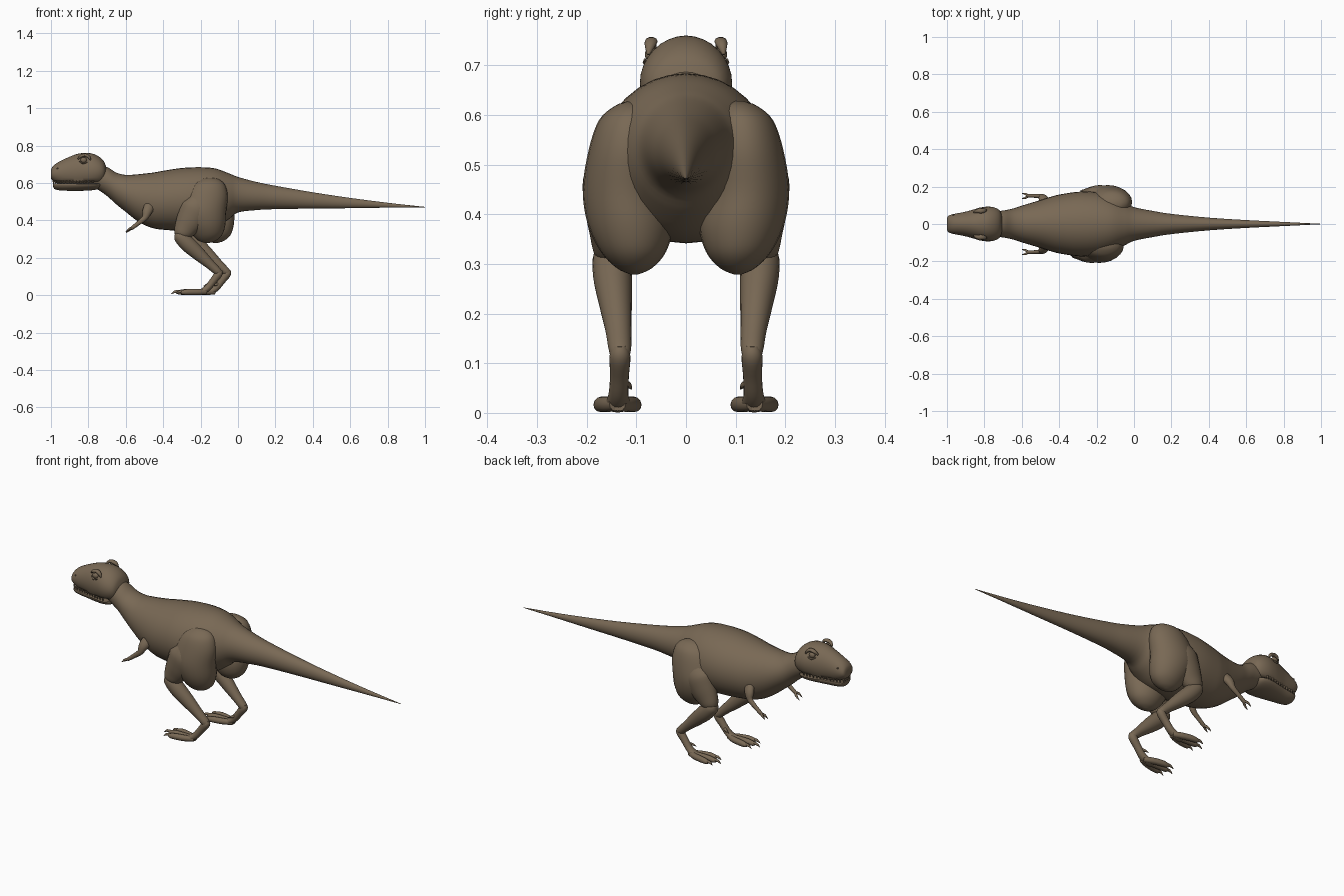
import bpy, bmesh, math
from mathutils import Vector

skin = bpy.data.materials.new("brown_skin")
skin.diffuse_color = (0.19, 0.14, 0.09, 1)


def finish(bm, name, angle=50):
    bmesh.ops.recalc_face_normals(bm, faces=bm.faces)
    me = bpy.data.meshes.new(name)
    bm.to_mesh(me)
    bm.free()
    me.materials.append(skin)
    ob = bpy.data.objects.new(name, me)
    bpy.context.collection.objects.link(ob)
    bpy.context.view_layer.objects.active = ob
    ob.select_set(True)
    bpy.ops.object.shade_smooth_by_angle(angle=math.radians(angle))
    ob.select_set(False)
    return ob


def resample(pts, steps):
    """Smooth curve through the control sections."""
    out = []
    for i in range(len(pts) - 1):
        p0, p1, p2, p3 = (pts[max(i - 1, 0)], pts[i], pts[i + 1],
                          pts[min(i + 2, len(pts) - 1)])
        for k in range(steps):
            t = k / steps
            out.append([0.5 * (2 * b + (c - a) * t + (2 * a - 5 * b + 4 * c - d) * t * t
                               + (3 * b - a - 3 * c + d) * t ** 3)
                        for a, b, c, d in zip(p0, p1, p2, p3)])
    return out + [list(pts[-1])]


def loft(name, pts, steps=4, sides=20, axis=None, zmin=-9, zmax=9):
    """Skin over elliptical sections (x, y, z, half width, half depth)."""
    secs = resample(pts, steps)
    bm = bmesh.new()
    rings = []
    for i, (x, y, z, a, b) in enumerate(secs):
        p, q = secs[max(i - 1, 0)], secs[min(i + 1, len(secs) - 1)]
        t = Vector(axis) if axis else (Vector(q[:3]) - Vector(p[:3])).normalized()
        side = Vector((0, 1, 0))
        side = (side - t * side.dot(t)).normalized()
        up = t.cross(side)
        a, b = max(a, 0.0006), max(b, 0.0006)
        ring = []
        for k in range(sides):
            w = 2 * math.pi * k / sides
            v = Vector((x, y, z)) + side * a * math.cos(w) + up * b * math.sin(w)
            v.z = min(max(v.z, zmin), zmax)
            ring.append(bm.verts.new(v))
        rings.append(ring)
    for r, s in zip(rings, rings[1:]):
        for k in range(sides):
            n = (k + 1) % sides
            bm.faces.new((r[k], r[n], s[n], s[k]))
    bm.faces.new(rings[0])
    bm.faces.new(rings[-1])
    return finish(bm, name)


def ball(name, c, r):
    bm = bmesh.new()
    bmesh.ops.create_uvsphere(bm, u_segments=16, v_segments=10, radius=1)
    bmesh.ops.scale(bm, vec=r, verts=bm.verts)
    bmesh.ops.translate(bm, vec=c, verts=bm.verts)
    return finish(bm, name)


# Neck, torso and tail: x, top, bottom, half width
profile = [(-0.80, .69, .60, .055), (-0.75, .695, .565, .066), (-0.70, .685, .53, .072),
           (-0.65, .655, .485, .082), (-0.60, .643, .445, .098), (-0.55, .645, .405, .113),
           (-0.50, .65, .375, .128), (-0.45, .656, .357, .144), (-0.40, .665, .35, .157),
           (-0.30, .68, .343, .172), (-0.20, .684, .343, .17), (-0.12, .677, .36, .15),
           (-0.05, .652, .405, .115), (0.0, .632, .442, .09), (0.1, .605, .455, .07),
           (0.2, .585, .46, .054), (0.4, .55, .463, .034), (0.6, .52, .465, .021),
           (0.8, .494, .468, .011), (1.0, .472, .470, .001)]
loft("body_and_tail", [(x, 0, (t + b) / 2, w, (t - b) / 2) for x, t, b, w in profile],
     sides=32, axis=(1, 0, 0))

# Upper head, flattened along the mouth line
head = [(-1.0, .645, .03, .020), (-.994, .65, .042, .033), (-.975, .652, .051, .050),
        (-.94, .654, .058, .068), (-.90, .658, .066, .082), (-.86, .661, .077, .094),
        (-.82, .664, .088, .096), (-.78, .664, .093, .093), (-.745, .662, .088, .080),
        (-.72, .66, .074, .060), (-.708, .66, .05, .035), (-.70, .66, .01, .01)]
loft("head", [(x, 0, z, w, h) for x, z, w, h in head], sides=32, axis=(1, 0, 0), zmin=.608)

# Lower jaw
jaw = [(-.988, .03, .016), (-.98, .042, .028), (-.95, .051, .035), (-.90, .060, .037),
       (-.84, .074, .037), (-.79, .082, .035), (-.755, .076, .030), (-.735, .055, .02)]
loft("lower_jaw", [(x, 0, .595, w, h) for x, w, h in jaw], sides=28, axis=(1, 0, 0), zmax=.597)
# Flesh closing the back of the mouth
ball("mouth_interior", (-.85, 0, .603), (.125, .052, .014))


def half_width(x):
    for (x0, _, w0, _), (x1, _, w1, _) in zip(head, head[1:]):
        if x0 <= x <= x1:
            return w0 + (w1 - w0) * (x - x0) / (x1 - x0)
    return 0.03


# Teeth along both sides and across the front
bm = bmesh.new()
spots = [(-.975 + .018 * i, s) for i in range(12) for s in (-1, 1)]
places = [(x, s * (half_width(x) * .86 - .003)) for x, s in spots]
places += [(-.986, y) for y in (-.026, -.009, .009, .026)]
for x, y in places:
    base = [bm.verts.new((x + .007 * math.cos(k * math.pi / 2),
                          y + .005 * math.sin(k * math.pi / 2), .613)) for k in range(4)]
    tip = bm.verts.new((x, y * .97, .588))
    bm.faces.new(base)
    for k in range(4):
        bm.faces.new((base[k], base[(k + 1) % 4], tip))
finish(bm, "teeth", 20)

for s, side in ((-1, "right"), (1, "left")):
    # Eye, brow ridge, lower lid and nostril
    ball("eye_" + side, (-.825, s * .071, .722), (.017, .012, .015))
    loft("brow_" + side, [(-.855, s * .062, .728, .004, .004), (-.838, s * .070, .744, .011, .008),
                          (-.815, s * .070, .748, .013, .009), (-.797, s * .073, .738, .010, .008),
                          (-.788, s * .076, .722, .003, .003)], sides=10)
    loft("eyelid_" + side, [(-.848, s * .074, .715, .002, .002), (-.828, s * .081, .705, .006, .004),
                            (-.805, s * .083, .712, .002, .002)], sides=8)
    ball("nostril_" + side, (-.965, s * .048, .678), (.005, .004, .004))

    # Arm with two clawed fingers
    arm = [(-.47, .115, .48, .02, .03), (-.485, .137, .448, .020, .026),
           (-.497, .147, .415, .014, .016), (-.53, .150, .387, .010, .012),
           (-.560, .151, .364, .010, .010), (-.572, .152, .355, .008, .008)]
    loft("arm_" + side, [(x, s * y, z, a, b) for x, y, z, a, b in arm], sides=12)
    for dy, dz in ((-.012, -.002), (.010, .004)):
        loft("finger_" + side, [(-.563, s * .151, .362, .007, .006),
                                (-.582, s * (.151 + dy), .350 + dz, .006, .006),
                                (-.600, s * (.151 + dy * 1.2), .334 + dz, .001, .001)], sides=8)

    # Legs: one stands slightly ahead of the other
    dx = -.045 if s < 0 else 0

    def limb(name, pts, **kw):
        loft(name + "_" + side, [(x + dx, s * y, z, a, b) for x, y, z, a, b in pts], **kw)

    limb("hip", [(-.11, .105, .628, .01, .012), (-.11, .108, .619, .034, .052),
                 (-.115, .113, .59, .062, .09), (-.125, .118, .53, .078, .115),
                 (-.14, .122, .45, .086, .122), (-.13, .112, .38, .086, .108),
                 (-.12, .106, .325, .066, .082), (-.12, .104, .292, .036, .048),
                 (-.12, .104, .279, .008, .01)], sides=24, axis=(0, 0, -1))
    limb("thigh", [(-.16, .14, .53, .04, .05), (-.175, .145, .47, .062, .085),
                   (-.205, .148, .41, .056, .078), (-.235, .149, .36, .045, .062),
                   (-.255, .149, .325, .037, .045), (-.263, .149, .30, .02, .02)], sides=20)
    limb("shin", [(-.285, .150, .335, .016, .016), (-.268, .150, .320, .036, .036),
                  (-.225, .148, .275, .039, .042), (-.165, .142, .220, .033, .036),
                  (-.105, .136, .165, .026, .026), (-.062, .133, .125, .022, .021),
                  (-.048, .133, .113, .014, .014)])
    limb("ankle", [(-.052, .133, .135, .012, .012), (-.058, .133, .115, .021, .021),
                   (-.088, .134, .075, .019, .019), (-.118, .136, .038, .020, .018),
                   (-.150, .137, .018, .026, .016), (-.185, .138, .014, .026, .012)])
    # Three splayed toes with claws, and a small inner spur
    for dy, length in ((-.034, .125), (0, .150), (.034, .125)):
        y0 = .138
        limb("toe", [(-.125, y0 + dy * .15, .018, .012, .014),
                     (-.165, y0 + dy * .6, .017, .015, .016),
                     (-.15 - length * .55, y0 + dy * .95, .017, .015, .016),
                     (-.15 - length * .8, y0 + dy * 1.05, .015, .012, .012),
                     (-.15 - length * .88, y0 + dy * 1.1, .014, .006, .006)], sides=12, zmin=.002)
        limb("claw", [(-.15 - length * .78, y0 + dy * 1.05, .019, .007, .008),
                      (-.15 - length * .95, y0 + dy * 1.1, .018, .006, .007),
                      (-.162 - length, y0 + dy * 1.15, .006, .001, .001)], sides=8, zmin=0)
    limb("spur", [(-.105, .125, .060, .008, .009), (-.122, .115, .055, .006, .006),
                  (-.140, .110, .048, .001, .001)], sides=8)
